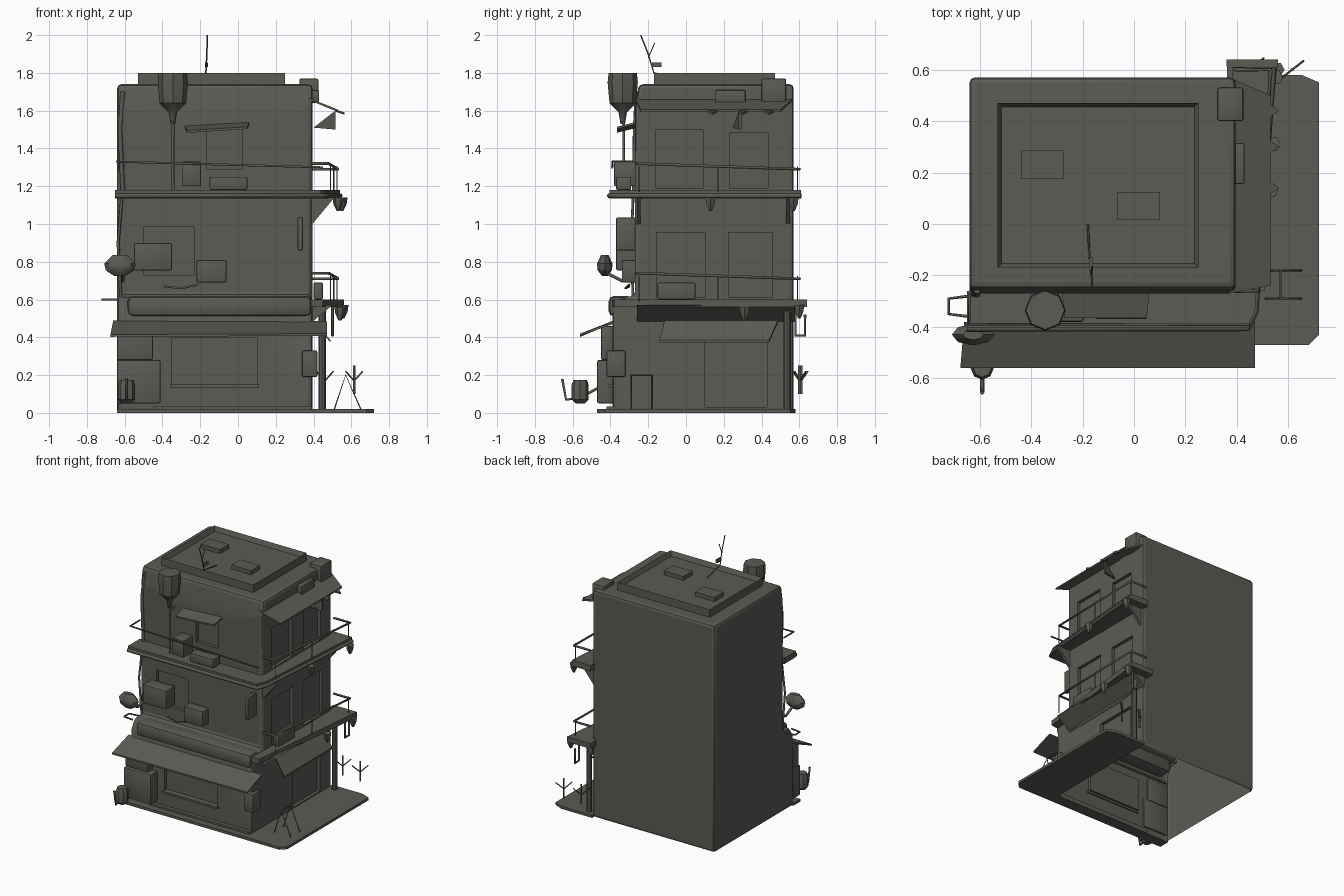
import bpy, bmesh, math
from mathutils import Vector

cube = bpy.data.objects.get("Cube")
if cube:
    bpy.data.objects.remove(cube)

paint = bpy.data.materials.new("dark olive grey")
paint.use_nodes = True
paint.diffuse_color = (0.10, 0.106, 0.088, 1)
paint.node_tree.nodes["Principled BSDF"].inputs["Base Color"].default_value = paint.diffuse_color


def finish(name, bm, smooth=True):
    bmesh.ops.recalc_face_normals(bm, faces=bm.faces)
    mesh = bpy.data.meshes.new(name)
    bm.to_mesh(mesh)
    bm.free()
    mesh.materials.append(paint)
    ob = bpy.data.objects.new(name, mesh)
    bpy.context.collection.objects.link(ob)
    if smooth:
        activate(ob)
        bpy.ops.object.shade_smooth_by_angle(angle=math.radians(35))
    return ob


def activate(ob):
    bpy.ops.object.select_all(action='DESELECT')
    ob.select_set(True)
    bpy.context.view_layer.objects.active = ob


def apply_mods(ob):
    activate(ob)
    for m in list(ob.modifiers):
        bpy.ops.object.modifier_apply(modifier=m.name)


def box(name, x, y, z, bevel=0.0):
    """Box from (min, max) pairs, optionally with rounded edges."""
    bm = bmesh.new()
    bmesh.ops.create_cube(bm, size=1)
    for v in bm.verts:
        v.co = [(a + b) / 2 + c * (b - a) for (a, b), c in zip((x, y, z), v.co)]
    if bevel:
        bmesh.ops.bevel(bm, geom=bm.edges[:], offset=bevel, segments=2, profile=0.5, affect='EDGES')
    return finish(name, bm)


def prism(name, points, offset):
    """Polygon swept along an offset vector."""
    bm = bmesh.new()
    face = bm.faces.new([bm.verts.new(p) for p in points])
    new = bmesh.ops.extrude_face_region(bm, geom=[face], use_keep_orig=True)["geom"]
    bmesh.ops.translate(bm, verts=[v for v in new if isinstance(v, bmesh.types.BMVert)], vec=offset)
    return finish(name, bm)


def slab(name, outline, z0, z1):
    return prism(name, [(x, y, z0) for x, y in outline], (0, 0, z1 - z0))


def rod(name, points, r=0.006):
    """Round bar through a list of points."""
    curve = bpy.data.curves.new(name, 'CURVE')
    curve.dimensions = '3D'
    curve.bevel_depth, curve.bevel_resolution, curve.use_fill_caps = r, 1, True
    sp = curve.splines.new('POLY')
    sp.points.add(len(points) - 1)
    for p, q in zip(sp.points, points):
        p.co = (*q, 1)
    curve.materials.append(paint)
    ob = bpy.data.objects.new(name, curve)
    bpy.context.collection.objects.link(ob)
    activate(ob)
    bpy.ops.object.convert(target='MESH')


def turned(name, centre, rings, sides=8, squash=1.0):
    """Solid of revolution from (radius, z) rings."""
    bm = bmesh.new()
    loops = []
    for r, z in rings:
        loops.append([bm.verts.new((centre[0] + r * math.cos(i * math.tau / sides),
                                    centre[1] + squash * r * math.sin(i * math.tau / sides), z))
                      for i in range(sides)])
    for a, b in zip(loops, loops[1:]):
        for i in range(sides):
            j = (i + 1) % sides
            bm.faces.new((a[i], a[j], b[j], b[i]))
    bm.faces.new(loops[0])
    bm.faces.new(loops[-1])
    return finish(name, bm)


# Main building: side profile swept across the width
profile = [(0.57, 0), (-0.39, 0), (-0.39, 0.54), (-0.35, 0.61), (-0.27, 0.62),
           (-0.27, 1.62), (-0.25, 1.74), (0.57, 1.74)]
body = prism("building", [(-0.64, y, z) for y, z in profile], (1.035, 0, 0))
mod = body.modifiers.new("soft edges", 'BEVEL')
mod.width, mod.segments, mod.limit_method = 0.022, 2, 'ANGLE'
apply_mods(body)

# Recessed doors, windows and shop front
side_openings = [(-0.16, 0.09, 1.19, 1.50), (0.23, 0.435, 1.19, 1.485),
                 (-0.155, 0.10, 0.61, 0.955), (0.225, 0.455, 0.61, 0.955),
                 (0.10, 0.43, 0.03, 0.38)]
front_openings = [(-0.165, 0.025, 1.29, 1.50, -0.27), (-0.5, -0.23, 0.73, 0.985, -0.27),
                  (-0.35, 0.10, 0.15, 0.40, -0.39)]
cutters = [box("opening_cutter", (0.37, 0.5), (a, b), (c, d)) for a, b, c, d in side_openings]
cutters += [box("opening_cutter", (a, b), (y - 0.1, y + 0.025), (c, d)) for a, b, c, d, y in front_openings]
for c in cutters:
    c.hide_render = True
    m = body.modifiers.new("opening", 'BOOLEAN')
    m.operation, m.object, m.solver = 'DIFFERENCE', c, 'EXACT'
apply_mods(body)
for c in cutters:
    bpy.data.objects.remove(c)

# Leave the underside open
bm = bmesh.new()
bm.from_mesh(body.data)
bmesh.ops.delete(bm, geom=[f for f in bm.faces if f.normal.z < -0.9 and f.calc_center_median().z < 0.01],
                 context='FACES')
bm.to_mesh(body.data)
bm.free()
activate(body)
bpy.ops.object.shade_smooth_by_angle(angle=math.radians(35))

# Roof parapet with sunken deck, vents and aerial
bm = bmesh.new()
bmesh.ops.create_cube(bm, size=1)
for v in bm.verts:
    v.co = Vector((-0.14 + v.co.x * 0.78, 0.15 + v.co.y * 0.64, 1.765 + v.co.z * 0.07))
top = [f for f in bm.faces if f.normal.z > 0.9]
bmesh.ops.inset_region(bm, faces=top, thickness=0.022)
bmesh.ops.translate(bm, verts=top[0].verts, vec=(0, 0, -0.035))
finish("roof_parapet", bm)
for x, y in ((-0.44, 0.175), (-0.065, 0.015)):
    box("roof_vent", (x, x + 0.165), (y, y + 0.11), (1.76, 1.796))
rod("aerial", [(-0.18, 0, 1.77), (-0.17, -0.17, 1.80), (-0.165, -0.20, 1.9), (-0.162, -0.24, 2.0)], 0.004)
rod("aerial_branch", [(-0.165, -0.20, 1.88), (-0.165, -0.165, 1.96)], 0.003)
box("aerial_box", (-0.175, -0.16), (-0.18, -0.13), (1.83, 1.855))

# Pavement and floor slabs wrapping the front and left sides
slab("pavement", [(-0.64, -0.47), (0.68, -0.47), (0.72, -0.43), (0.72, 0.55), (0.65, 0.58),
                  (0.39, 0.58), (0.39, -0.385), (-0.64, -0.385)], 0, 0.02)
slab("upper_balcony", [(-0.65, -0.405), (0.44, -0.405), (0.47, -0.34), (0.54, 0.61),
                       (0.38, 0.61), (0.38, -0.26), (-0.65, -0.26)], 1.135, 1.18)
slab("lower_balcony", [(0.38, -0.39), (0.45, -0.38), (0.56, 0.64), (0.36, 0.64)], 0.56, 0.60)
prism("lower_balcony_soffit", [(0.38, -0.26, 0.57), (0.50, -0.26, 0.57), (0.39, -0.26, 0.48)], (0, 0.84, 0))
rod("balcony_edge", [(-0.65, -0.405, 1.15), (0.44, -0.405, 1.15), (0.47, -0.34, 1.15), (0.54, 0.61, 1.15)], 0.014)
for y in (-0.26, 0.53):
    prism("balcony_bracket", [(0.385, y, 1.14), (0.51, y, 1.14), (0.385, y, 0.99)], (0, 0.02, 0))
box("rounded_ledge", (-0.585, 0.39), (-0.41, -0.28), (0.51, 0.62), 0.03)

# Railings
rod("front_rail", [(-0.64, -0.27, 1.33), (-0.64, -0.39, 1.33), (0.45, -0.39, 1.30)])
for z in (1.32, 0.74):
    rod("side_rail", [(0.39, -0.26, z), (0.48, -0.26, z), (0.53, 0.6, z - 0.03), (0.39, 0.6, z - 0.03)], 0.008)
    for y in (-0.25, 0.17, 0.59):
        rod("rail_post", [(0.50 + 0.04 * y, y, z - 0.15), (0.50 + 0.04 * y, y, z - 0.015)], 0.003)

# Awnings and canopies
down = (0, 0, -0.012)
prism("front_awning", [(-0.66, -0.38, 0.49), (0.47, -0.38, 0.485), (0.47, -0.56, 0.42), (-0.675, -0.56, 0.415)], down)
prism("side_awning", [(0.39, -0.11, 0.50), (0.39, 0.49, 0.50), (0.49, 0.44, 0.385), (0.49, -0.14, 0.385)], down)
prism("roof_canopy", [(0.37, -0.27, 1.67), (0.37, 0.57, 1.67), (0.53, 0.50, 1.605), (0.53, -0.24, 1.605)], down)
prism("window_awning", [(-0.28, -0.265, 1.52), (0.06, -0.265, 1.54), (0.05, -0.365, 1.515), (-0.27, -0.365, 1.495)], down)
prism("canopy_flap", [(0.40, 0.25, 1.51), (0.515, 0.28, 1.60), (0.515, 0.28, 1.50)], (0, 0.015, 0))
for y in (0.14, 0.30, 0.44):
    prism("torn_edge", [(0.52, y - 0.03, 1.605), (0.52, y + 0.03, 1.605), (0.565, y, 1.59)], down)

# Wall units, signs and crates
units = {
    "left_air_conditioner": ((-0.55, -0.35), (-0.37, -0.26), (0.755, 0.90)),
    "right_air_conditioner": ((-0.22, -0.06), (-0.34, -0.26), (0.69, 0.81)),
    "balcony_air_conditioner": ((-0.295, -0.195), (-0.38, -0.26), (1.20, 1.33)),
    "balcony_trough": ((-0.15, 0.05), (-0.37, -0.29), (1.18, 1.25)),
    "blade_sign": ((0.315, 0.345), (-0.37, -0.26), (0.86, 1.035)),
    "roof_tank": ((0.325, 0.425), (0.40, 0.53), (1.64, 1.77)),
    "side_vent": ((0.385, 0.43), (0.155, 0.315), (1.64, 1.71)),
    "shop_sign": ((0.34, 0.42), (-0.42, -0.32), (0.19, 0.33)),
    "shop_crate": ((-0.64, -0.41), (-0.47, -0.38), (0.05, 0.28)),
    "shop_cabinet": ((-0.64, -0.45), (-0.45, -0.38), (0.28, 0.46)),
    "balcony_crate": ((0.40, 0.45), (-0.15, 0.05), (0.60, 0.69)),
}
for name, dims in units.items():
    box(name, *dims, bevel=0.008)
box("shop_step", (-0.45, 0.39), (-0.42, -0.38), (0, 0.035))
box("shop_sill", (-0.36, 0.11), (-0.41, -0.38), (0.135, 0.15))

# Water tank on its pole
turned("water_tank", (-0.345, -0.335), [(0.012, 1.53), (0.022, 1.59), (0.07, 1.64), (0.08, 1.75), (0.075, 1.80)])
rod("tank_pole", [(-0.345, -0.33, 1.18), (-0.345, -0.33, 1.55)], 0.008)
rod("tank_bracket", [(-0.345, -0.33, 1.5), (-0.345, -0.26, 1.52)])

# Dish, loop and cables on the right front corner
turned("dish", (-0.625, -0.43), [(0.03, 0.725), (0.075, 0.755), (0.083, 0.79), (0.04, 0.835)], 8, 0.5)
rod("dish_arm", [(-0.61, -0.42, 0.74), (-0.61, -0.34, 0.70), (-0.61, -0.27, 0.72)], 0.01)
rod("cable_loop", [(-0.64, -0.28, 0.6), (-0.72, -0.29, 0.6), (-0.72, -0.35, 0.6), (-0.64, -0.36, 0.6)])
rod("corner_cable", [(-0.62, -0.28, 0.6), (-0.635, -0.29, 0.9), (-0.615, -0.28, 1.14)], 0.008)
rod("corner_drainpipe", [(-0.61, -0.275, 1.18), (-0.625, -0.27, 1.5), (-0.61, -0.26, 1.7)], 0.012)
rod("hose", [(-0.39, -0.30, 0.67), (-0.3, -0.32, 0.66), (-0.21, -0.30, 0.68)])

# Hanging basin by the shop
turned("basin", (-0.59, -0.56), [(0.025, 0.05), (0.045, 0.07), (0.045, 0.15), (0.035, 0.175)])
rod("basin_hook", [(-0.59, -0.47, 0.13), (-0.59, -0.56, 0.08), (-0.59, -0.635, 0.07), (-0.59, -0.655, 0.18)], 0.008)

# Corner column, hanging lamps, folding stand and bare plants
turned("corner_column", (0.445, 0.535), [(0.02, 0.02), (0.02, 0.56)])
for x, y, z in ((0.53, 0.13, 1.14), (0.55, 0.57, 1.14), (0.54, 0.31, 0.56), (0.555, 0.6, 0.57)):
    turned("hanging_bag", (x, y), [(0.008, z - 0.07), (0.025, z - 0.035), (0.03, z)], 6)
rod("hanging_loop", [(0.5, 0.58, 0.56), (0.5, 0.58, 0.41), (0.5, 0.63, 0.41), (0.5, 0.63, 0.52)], 0.008)
for y in (-0.29, -0.18):
    rod("folding_stand", [(0.51, y, 0.02), (0.57, y, 0.2), (0.65, y, 0.02)], 0.004)
rod("stand_bar", [(0.57, -0.29, 0.2), (0.57, -0.18, 0.2)], 0.004)
for x, y in ((0.615, 0.60), (0.46, 0.61)):
    rod("plant_stem", [(x, y, 0.10), (x, y, 0.25)], 0.007)
    for s in (-1, 1):
        rod("plant_twig", [(x, y, 0.17), (x + s * 0.045, y + s * 0.035, 0.22)], 0.004)
